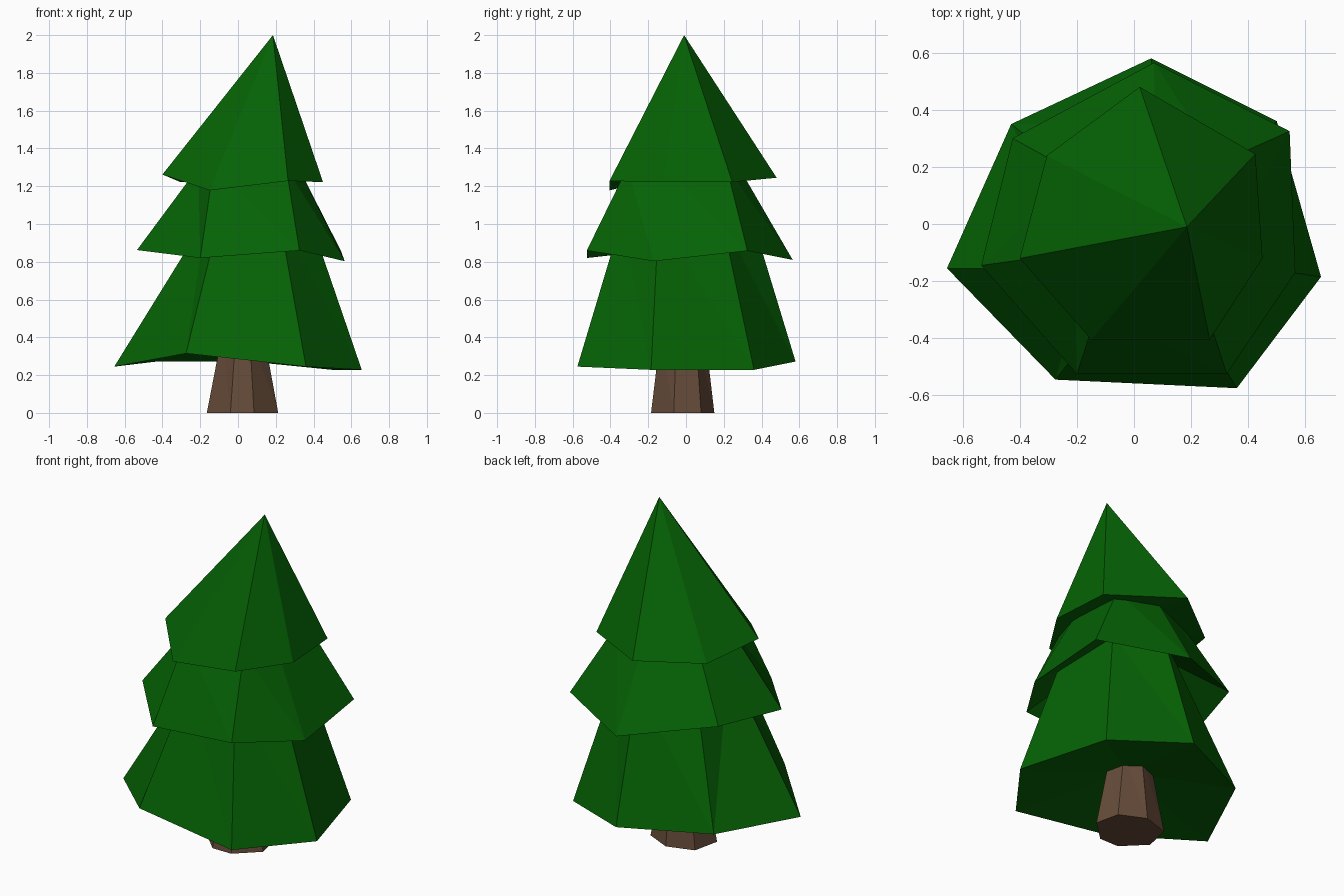
import bpy, bmesh

if "Cube" in bpy.data.objects:
    bpy.data.objects.remove(bpy.data.objects["Cube"])


def material(name, color):
    m = bpy.data.materials.new(name)
    m.diffuse_color = (*color, 1)
    m.use_nodes = True
    m.node_tree.nodes["Principled BSDF"].inputs["Base Color"].default_value = m.diffuse_color
    return m


GREEN = material("pine green", (0.0015, 0.122, 0.0015))
BROWN = material("bark brown", (0.130, 0.070, 0.041))


def flat_part(name, lower, upper, mat, recess=0.0, lean=None):
    """Skin a lower ring to an upper ring (or a single apex) and close both ends."""
    bm = bmesh.new()
    low = [bm.verts.new(p) for p in lower]
    top = [bm.verts.new(p) for p in upper]
    n = len(low)
    mid = bm.verts.new([sum(p[k] for p in lower) / n + (recess if k == 2 else 0) for k in range(3)])
    for i in range(n):
        j = (i + 1) % n
        bm.faces.new((low[j], low[i], mid))
        if len(top) == 1:
            bm.faces.new((low[i], low[j], top[0]))
        elif i == lean:   # split so the crease leans towards the pulled-out corner
            bm.faces.new((low[i], low[j], top[j]))
            bm.faces.new((low[i], top[j], top[i]))
        else:
            bm.faces.new((low[i], low[j], top[i]))
            bm.faces.new((low[j], top[j], top[i]))
    if len(top) > 1:
        bm.faces.new(top)
    bmesh.ops.recalc_face_normals(bm, faces=bm.faces)
    me = bpy.data.meshes.new(name)
    bm.to_mesh(me)
    bm.free()
    me.materials.append(mat)
    ob = bpy.data.objects.new(name, me)
    bpy.context.collection.objects.link(ob)
    return ob


def level(points, z):
    return [(x, y, z) for x, y in points]


# Trunk: tapered irregular seven-sided post
foot = [(.03, .15), (-.13, .10), (-.165, -.06), (-.04, -.185), (.085, -.185), (.213, -.065), (.18, .08)]
cx, cy = .028, -.015
flat_part("trunk", level(foot, 0),
          level([(cx + (x - cx) * .58, cy + (y - cy) * .7) for x, y in foot], .42), BROWN)

# Lower branches, hollowed underneath
flat_part("lower_branches",
          [(.06, .58, .272), (-.43, .35, .272), (-.655, -.155, .245), (-.275, -.545, .315),
           (.36, -.575, .245), (.655, -.185, .228), (.50, .36, .228)],
          level([(.08, .35), (-.15, .13), (-.17, -.16), (-.10, -.32),
                 (.22, -.34), (.38, -.145), (.31, .19)], 1.03), GREEN, .11, lean=1)

# Middle branches, hollowed deeply underneath
flat_part("middle_branches",
          [(.07, .565, .81), (-.425, .30, .90), (-.535, -.145, .862), (-.20, -.525, .82),
           (.325, -.525, .86), (.565, -.17, .803), (.545, .325, .858)],
          level([(.075, .28), (-.19, .17), (-.21, -.10), (-.13, -.31),
                 (.255, -.31), (.32, -.10), (.30, .215)], 1.3), GREEN, .35)

# Top branches: leaning point
flat_part("top_branches",
          [(.02, .48, 1.245), (-.305, .24, 1.222), (-.40, -.12, 1.262), (-.15, -.405, 1.178),
           (.265, -.405, 1.228), (.45, -.12, 1.222), (.425, .245, 1.222)],
          [(.185, -.01, 2.0)], GREEN, .05)
